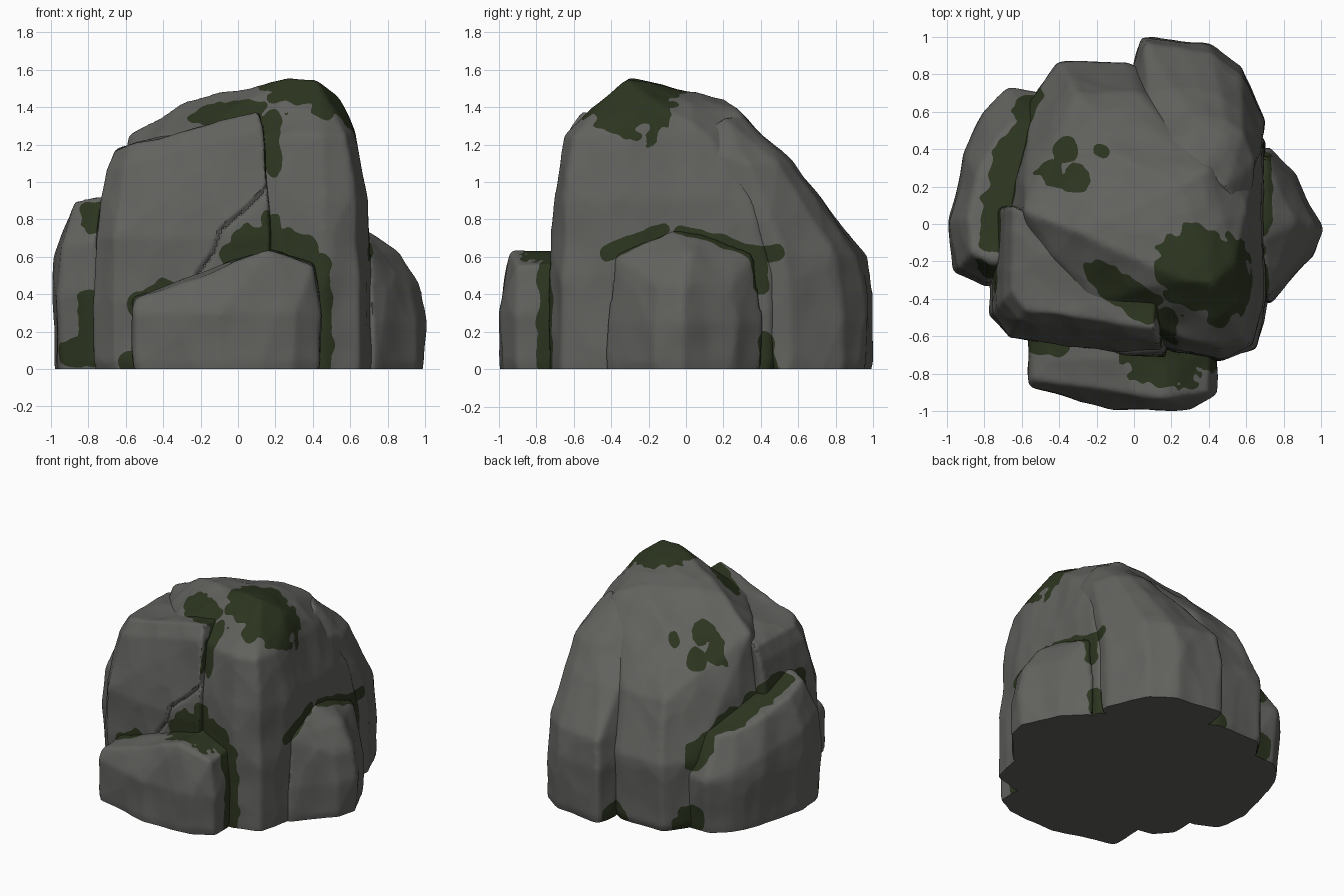
import bpy, bmesh, math
from mathutils import Vector, noise
from mathutils.geometry import intersect_point_line

if "Cube" in bpy.data.objects:
    bpy.data.objects.remove(bpy.data.objects["Cube"])


def material(name, rgb):
    m = bpy.data.materials.new(name)
    m.diffuse_color = (*rgb, 1)
    m.use_nodes = True
    m.node_tree.nodes["Principled BSDF"].inputs["Base Color"].default_value = m.diffuse_color
    return m


STONE = material("grey_stone", (0.120, 0.120, 0.112))
MOSS = material("dark_moss", (0.025, 0.035, 0.014))
SEGMENTS = []


def moss(radius, *path):
    """Moss growing along a short path."""
    pts = [Vector(p) for p in path]
    SEGMENTS.extend((radius, a, b) for a, b in zip(pts, pts[1:] or pts))


def segment_distance(p, a, b):
    if a == b:
        return (p - a).length
    t = intersect_point_line(p, a, b)[1]
    return (p - a.lerp(b, min(1, max(0, t)))).length


def moss_field(p):
    """Positive inside the moss, negative on bare stone."""
    wobble = 1 + 0.4 * noise.noise(p * 8) + 0.25 * noise.noise(p * 17)
    return max(r * wobble - segment_distance(p, a, b) for r, a, b in SEGMENTS) + 1e-6


def rock(name, outline, centre, levels, peaks=(), voxel=0.017, crack=()):
    """Boulder: ground outline scaled about a centre at tilted levels, then worn.
    Each level is height, scale and optional slope along x and y."""
    pts = [Vector(p) for p in peaks]
    c = Vector(centre)
    for z, s, *slope in [(-0.1, 0.95), (0.04, 1), *levels]:
        sx, sy = slope or (0, 0)
        for xy in outline:
            q = c.lerp(Vector(xy), s)
            pts.append(Vector((q.x, q.y, z + sx * q.x + sy * q.y)))
    bm = bmesh.new()
    for p in pts:
        bm.verts.new(p)
    bmesh.ops.convex_hull(bm, input=bm.verts[:])
    loose = [v for v in bm.verts if not v.link_faces]
    bmesh.ops.delete(bm, geom=loose, context='VERTS')
    bmesh.ops.recalc_face_normals(bm, faces=bm.faces[:])
    me = bpy.data.meshes.new(name)
    bm.to_mesh(me)
    bm.free()
    ob = bpy.data.objects.new(name, me)
    bpy.context.collection.objects.link(ob)
    bpy.context.view_layer.objects.active = ob
    ob.select_set(True)
    mod = ob.modifiers.new("dense", 'REMESH')
    mod.mode = 'VOXEL'
    mod.voxel_size = voxel
    bpy.ops.object.modifier_apply(modifier=mod.name)
    me = ob.data

    bm = bmesh.new()
    bm.from_mesh(me)
    for _ in range(3):
        bmesh.ops.smooth_vert(bm, verts=bm.verts[:], factor=0.5,
                              use_axis_x=True, use_axis_y=True, use_axis_z=True)
    bm.normal_update()
    # Chipped hollows, vertical wear and the crack
    line = [Vector((x, 0, z)) for x, z in crack]
    for v, n in [(v, v.normal.copy()) for v in bm.verts]:
        p = v.co.copy()
        q = Vector((p.x * 4, p.y * 4, p.z * 2.5))
        d = 0.026 * (noise.voronoi(q)[0][0] - 0.35) + 0.005 * noise.noise(q * 2)
        if line and n.y < -0.3:
            flat = Vector((p.x, 0, p.z))
            gap = min(segment_distance(flat, a, b) for a, b in zip(line, line[1:]))
            d -= max(0, 0.018 - gap) * 1.3
        v.co = p + n * d
    # Flat underside
    bmesh.ops.bisect_plane(bm, geom=bm.verts[:] + bm.edges[:] + bm.faces[:],
                           plane_co=(0, 0, 0), plane_no=(0, 0, 1), clear_inner=True)
    # Cut the faces along the moss border
    field = {v: moss_field(v.co) for v in bm.verts}
    cuts = []
    for e in bm.edges:
        a, b = e.verts
        if field[a] * field[b] < 0 and not e.is_boundary:
            cuts.append((e, a, field[a] / (field[a] - field[b])))
    border = [bmesh.utils.edge_split(e, a, min(0.95, max(0.05, t)))[1] for e, a, t in cuts]
    if border:
        bmesh.ops.connect_verts(bm, verts=border)
    for f in bm.faces:
        f.material_index = int(moss_field(f.calc_center_median()) > 0)
    base = bmesh.ops.edgeloop_fill(bm, edges=[e for e in bm.edges if e.is_boundary])
    for f in base["faces"]:
        f.material_index = 0
    bmesh.ops.recalc_face_normals(bm, faces=bm.faces[:])
    bm.to_mesh(me)
    bm.free()
    me.materials.append(STONE)
    me.materials.append(MOSS)
    bpy.ops.object.shade_smooth_by_angle(angle=math.radians(40))
    ob.select_set(False)


# Moss on the summit, slab and front block
moss(0.24, (0.35, -0.26, 1.5), (0.48, -0.27, 1.42))
moss(0.055, (0.17, -0.48, 1.36), (0.19, -0.64, 1.08))
moss(0.11, (-0.14, -0.27, 1.31), (0.06, -0.42, 1.37))
moss(0.06, (0.18, -0.71, 0.80), (0.2, -0.72, 0.66), (0.43, -0.73, 0.55), (0.46, -0.74, 0))
moss(0.14, (0.08, -0.72, 0.62), (0.27, -0.72, 0.62))
moss(0.06, (-0.4, -0.64, 0.42), (-0.54, -0.63, 0.34))
moss(0.065, (-0.58, -0.62, 0.04))
# Moss on the left ledge and back slope
moss(0.085, (-0.53, 0.66, 0.52), (-0.67, 0.35, 0.74), (-0.74, 0.0, 0.87), (-0.77, -0.3, 0.8))
moss(0.08, (-0.77, -0.31, 0.36), (-0.78, -0.3, 0.1), (-0.92, -0.26, 0.08))
for x, y, r in [(-0.44, 0.27, 0.075), (-0.31, 0.26, 0.08), (-0.36, 0.39, 0.07), (-0.17, 0.39, 0.04)]:
    moss(r, (x, y, 0.95), (x, y, 1.35))
# Moss on the right arch and the clefts
moss(0.04, (0.71, -0.42, 0.62), (0.7, -0.12, 0.75))
moss(0.045, (0.7, -0.03, 0.74), (0.7, 0.38, 0.61), (0.69, 0.48, 0.62))
moss(0.045, (0.7, 0.38, 0.61), (0.7, 0.39, 0.45))
moss(0.06, (0.68, 0.41, 0.14), (0.68, 0.43, 0))
moss(0.1, (0, 0.86, 0.03))
moss(0.12, (-0.54, 0.7, 0.07))

# Tall central boulder
rock("main_boulder",
     [(0.65, -0.66), (0.46, -0.73), (0.2, -0.69), (-0.62, -0.38), (-0.7, 0.1),
      (-0.55, 0.66), (-0.4, 0.86), (-0.04, 0.85), (0.69, 0.45), (0.71, -0.38)],
     (0.45, -0.5), [(0.5, 1), (0.9, 0.89), (1.25, 0.65)],
     [(0.42, -0.32, 1.55), (0.25, -0.3, 1.55), (-0.28, -0.05, 1.43), (-0.58, 0.07, 1.25),
      (0.25, 0.2, 1.45), (0.54, -0.2, 1.45), (0.4, 0.3, 1.36), (0.6, 0.1, 1.22)])

# Sloping shoulder at the back, running flush into the central boulder
rock("back_boulder",
     [(0.04, 1.0), (0.4, 0.96), (0.57, 0.84), (0.69, 0.55), (0, 0.84), (0.1, 0.4)],
     (0.6, 0.08), [(0.4, 0.99), (0.6, 0.95), (0.9, 0.68), (1.1, 0.54)],
     [(0.38, 0.3, 1.355), (0.5, 0.2, 1.35), (0.6, 0, 1.2), (0.1, 0.3, 1.3)])

# Upright slab with a crack across it
rock("front_slab",
     [(-0.76, -0.48), (-0.66, -0.6), (0.17, -0.72), (0.2, -0.4), (-0.74, 0.07)],
     (-0.2, 0.2), [(0.7, 1), (1.25, 0.89, 0.27, 0), (1.345, 0.82, 0.27, 0)], voxel=0.012,
     crack=[(0.18, 0.99), (0.06, 0.87), (-0.09, 0.74), (-0.13, 0.62), (-0.22, 0.5)])

# Low wedge block in front
rock("front_block",
     [(-0.55, -0.55), (-0.55, -0.86), (-0.1, -0.99), (0.3, -0.98), (0.43, -0.9), (0.44, -0.55)],
     (-0.05, -0.55), [(0.3, 1.01)],
     [(-0.56, -0.57, 0.38), (-0.54, -0.83, 0.37), (0.16, -0.93, 0.63),
      (0.16, -0.57, 0.65), (0.4, -0.9, 0.55), (0.42, -0.57, 0.58)], voxel=0.014)

# Block leaning on the left side
rock("left_block",
     [(-0.98, 0), (-0.95, -0.24), (-0.78, -0.31), (-0.5, -0.2),
      (-0.89, 0.38), (-0.79, 0.58), (-0.67, 0.7), (-0.5, 0.69)],
     (-0.62, 0.1), [(0.4, 1.03), (0.6, 1, 0, -0.25), (0.85, 0.74, 0, -0.33)])

# Pointed block on the right side, its front edge flush with the central boulder
rock("right_block",
     [(1.0, -0.02), (0.95, -0.17), (0.715, -0.42), (0.86, 0.26), (0.71, 0.4), (0.45, 0)],
     (0.55, 0), [(0.25, 1.01), (0.45, 0.92)],
     [(0.86, 0, 0.62), (0.7, -0.38, 0.61), (0.68, -0.08, 0.74), (0.68, 0.08, 0.72), (0.7, 0.36, 0.61)])
